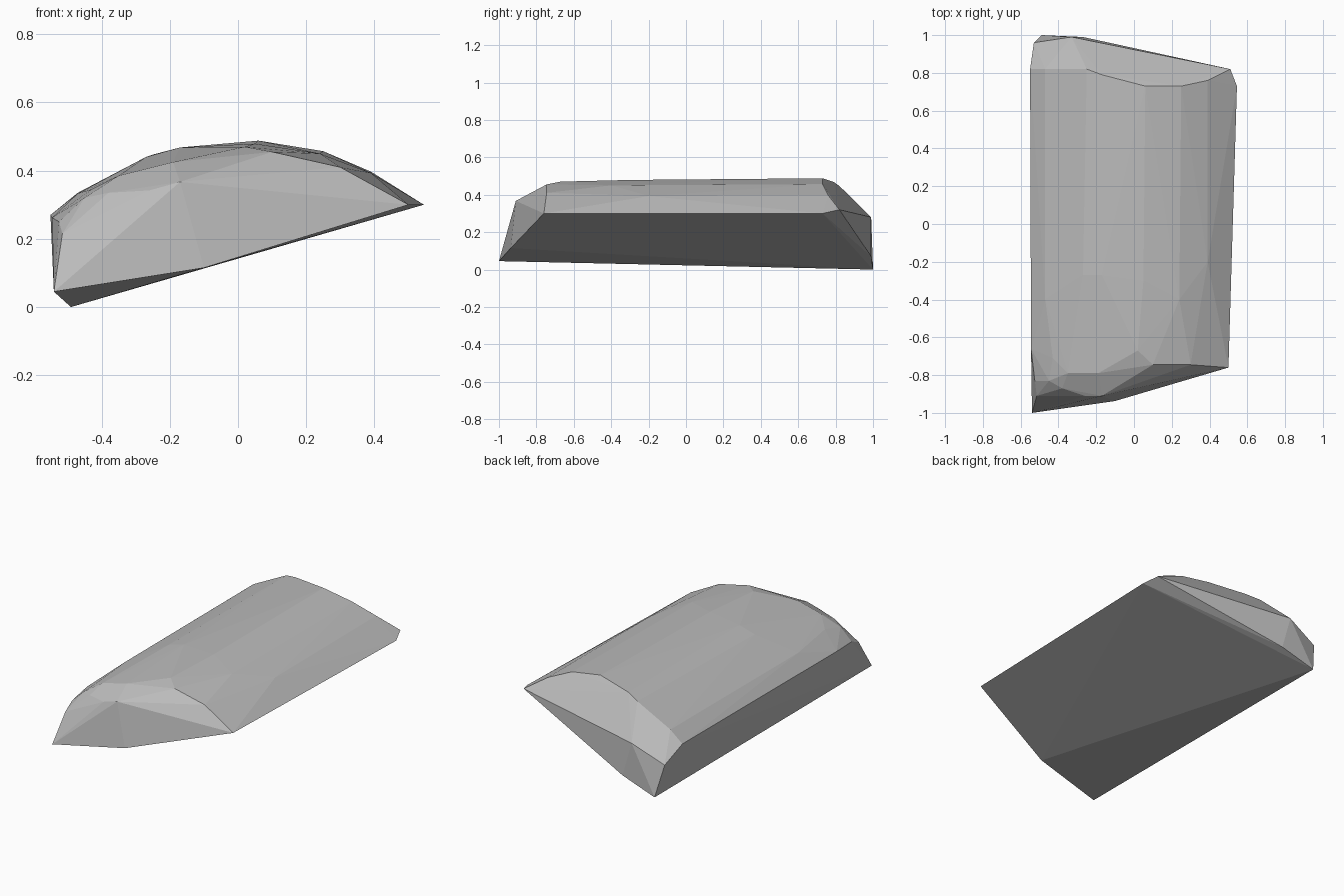
import bpy, bmesh

# Corner points of the faceted rock slab, grouped by region
base = [(-.54, -1, .045), (-.49, 1, 0), (.545, .73, .30), (.50, -.76, .30), (-.10, -.937, .115)]
back = [(-.53, .96, .19), (-.33, .99, .28), (-.27, .99, .07), (.51, .82, .32),
        (-.55, .82, .27), (-.47, .82, .335), (-.25, .82, .447), (-.17, .79, .468),
        (.06, .73, .488), (.25, .73, .457), (.39, .76, .397)]
front = [(-.545, -.66, .262), (-.525, -.83, .25), (-.515, -.91, .215), (-.45, -.83, .32),
         (-.38, -.87, .335), (-.26, -.91, .342), (-.17, -.91, .367), (-.35, -.79, .385),
         (-.19, -.79, .425), (-.43, -.71, .345), (.02, -.67, .47), (.10, -.745, .455),
         (.30, -.745, .41)]
crown = [(-.27, -.27, .44), (-.17, -.27, .468), (.05, -.3, .479), (.24, -.4, .45),
         (.39, -.2, .393), (-.47, -.4, .333)]

# Rock: the convex skin around those corners
bm = bmesh.new()
for p in base + back + front + crown:
    bm.verts.new(p)
hull = bmesh.ops.convex_hull(bm, input=bm.verts[:])
loose = [v for v in bm.verts if not v.link_faces]
bmesh.ops.delete(bm, geom=loose, context='VERTS')
bmesh.ops.recalc_face_normals(bm, faces=bm.faces[:])

mesh = bpy.data.meshes.new("rock_slab")
bm.to_mesh(mesh)
bm.free()
rock = bpy.data.objects.new("rock_slab", mesh)
bpy.context.collection.objects.link(rock)

# Plain stone grey
stone = bpy.data.materials.new("stone_grey")
stone.diffuse_color = (.5, .5, .5, 1)
mesh.materials.append(stone)
